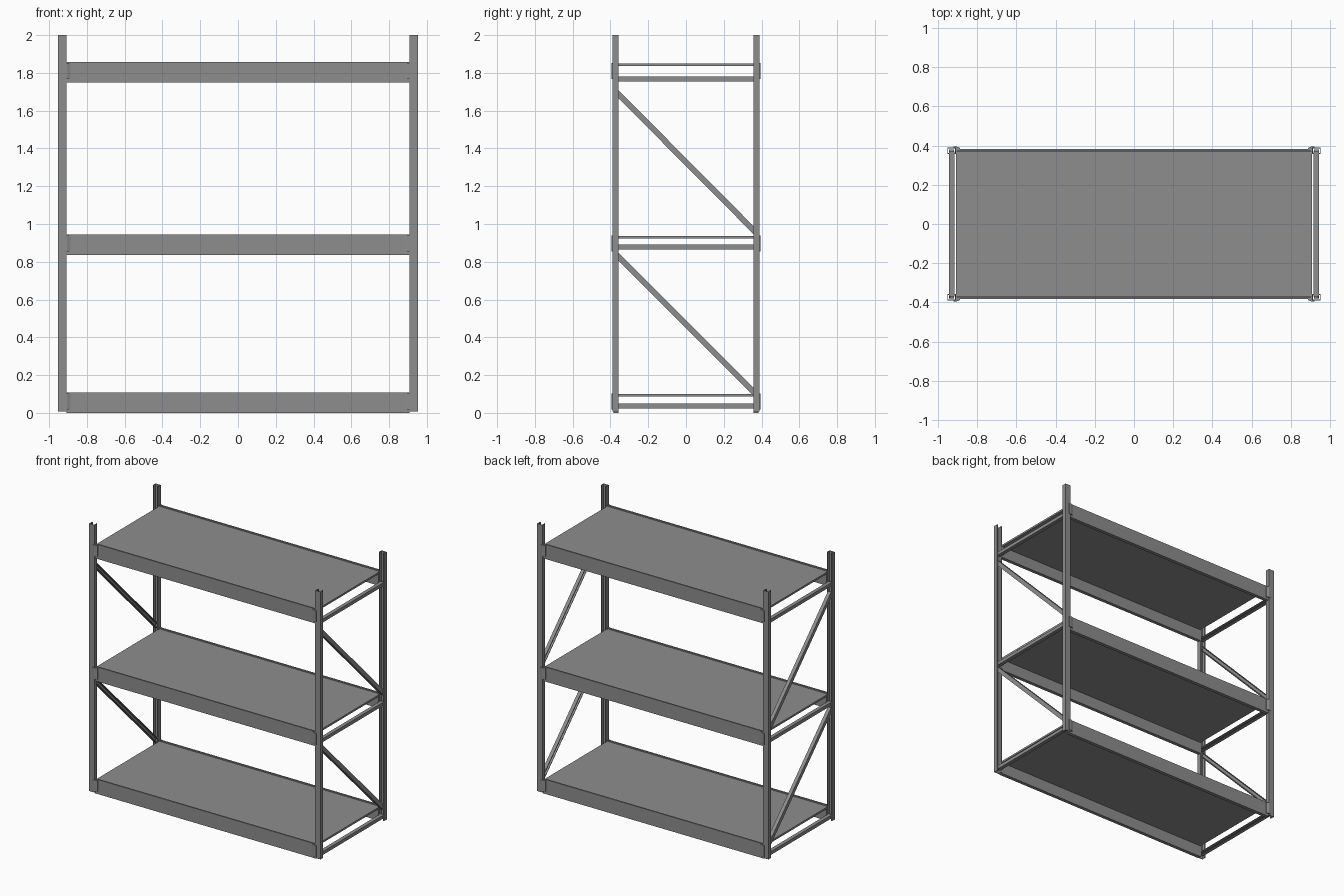
import bpy, bmesh
from mathutils import Vector

if "Cube" in bpy.data.objects:
    bpy.data.objects.remove(bpy.data.objects["Cube"])

# Dark painted steel
STEEL = bpy.data.materials.new("dark_steel")
STEEL.diffuse_color = (0.27, 0.27, 0.27, 1)
STEEL.use_nodes = True
STEEL.node_tree.nodes["Principled BSDF"].inputs["Base Color"].default_value = STEEL.diffuse_color


def make(name, bm):
    bmesh.ops.recalc_face_normals(bm, faces=bm.faces)
    me = bpy.data.meshes.new(name)
    bm.to_mesh(me)
    bm.free()
    me.materials.append(STEEL)
    ob = bpy.data.objects.new(name, me)
    bpy.context.collection.objects.link(ob)
    return ob


def box(name, lo, hi):
    lo, hi = Vector(lo), Vector(hi)
    bm = bmesh.new()
    bmesh.ops.create_cube(bm, size=1)
    bmesh.ops.scale(bm, vec=hi - lo, verts=bm.verts)
    bmesh.ops.translate(bm, vec=(lo + hi) / 2, verts=bm.verts)
    return make(name, bm)


def extrude(name, profile, vec):
    """Sweep a closed 3D outline along a vector."""
    bm = bmesh.new()
    face = bm.faces.new([bm.verts.new(p) for p in profile])
    res = bmesh.ops.extrude_face_region(bm, geom=[face], use_keep_orig=True)
    moved = [v for v in res["geom"] if isinstance(v, bmesh.types.BMVert)]
    bmesh.ops.translate(bm, vec=vec, verts=moved)
    return make(name, bm)


def channel(w, d, t, lip):
    """Lipped C section: web on v = 0, opening towards +v."""
    h = w / 2
    half = [(h, 0), (h, d), (h - lip, d), (h - lip, d - t), (h - t, d - t), (h - t, t)]
    return half + [(-u, v) for u, v in reversed(half)]


SIDES = ((-1, "left"), (1, "right"))
ENDS = ((-1, "front"), (1, "back"))
# Beam top height, strut centre height, name
LEVELS = ((0.108, 0.037, "bottom"), (0.945, 0.878, "middle"), (1.858, 1.768, "top"))
POST_X = 0.931

# Upright posts, open towards the inside of the end frame
for sx, side in SIDES:
    for sy, end in ENDS:
        prof = [(sx * POST_X + u, sy * (0.39 - v), 0.008)
                for u, v in channel(0.044, 0.032, 0.005, 0.008)]
        extrude(f"{end}_{side}_post", prof, (0, 0, 1.992))

# Diagonal braces and horizontal struts of the end frames
for sx, side in SIDES:
    for z0, z1, level in ((0.1, 0.84, "lower"), (0.955, 1.7, "upper")):
        a, b = Vector((sx * POST_X, 0.37, z0)), Vector((sx * POST_X, -0.37, z1))
        d = b - a
        n = d.cross(Vector((sx, 0, 0))).normalized()
        prof = [a + n * u + Vector((sx * (0.013 - v), 0, 0))
                for u, v in channel(0.03, 0.026, 0.004, 0.004)]
        extrude(f"{side}_{level}_diagonal_brace", prof, d)
    for top, strut_z, level in LEVELS:
        prof = [(sx * (POST_X + 0.014 - v), -0.37, strut_z + u)
                for u, v in channel(0.025, 0.028, 0.004, 0.004)]
        extrude(f"{side}_{level}_strut", prof, (0, 0.74, 0))

for top, strut_z, level in LEVELS:
    # Shelf panel resting on the beam ledges
    box(f"{level}_shelf", (-0.909, -0.371, top - 0.022), (0.909, 0.371, top - 0.008))
    for sy, end in ENDS:
        # Stepped load beam
        prof = [(-0.909, sy * y, top + z) for y, z in (
            (0.383, -0.108), (0.383, 0), (0.372, 0),
            (0.372, -0.022), (0.357, -0.022), (0.357, -0.108))]
        extrude(f"{end}_{level}_beam", prof, (1.818, 0, 0))
        # End connectors hooked over the posts
        for sx, side in SIDES:
            prof = [(sx * x, sy * y, top - 0.09) for x, y in (
                (0.887, 0.383), (0.887, 0.388), (0.905, 0.395),
                (0.921, 0.395), (0.921, 0.39), (0.909, 0.39),
                (0.909, 0.362), (0.904, 0.362), (0.904, 0.383))]
            extrude(f"{end}_{side}_{level}_connector", prof, (0, 0, 0.085))
